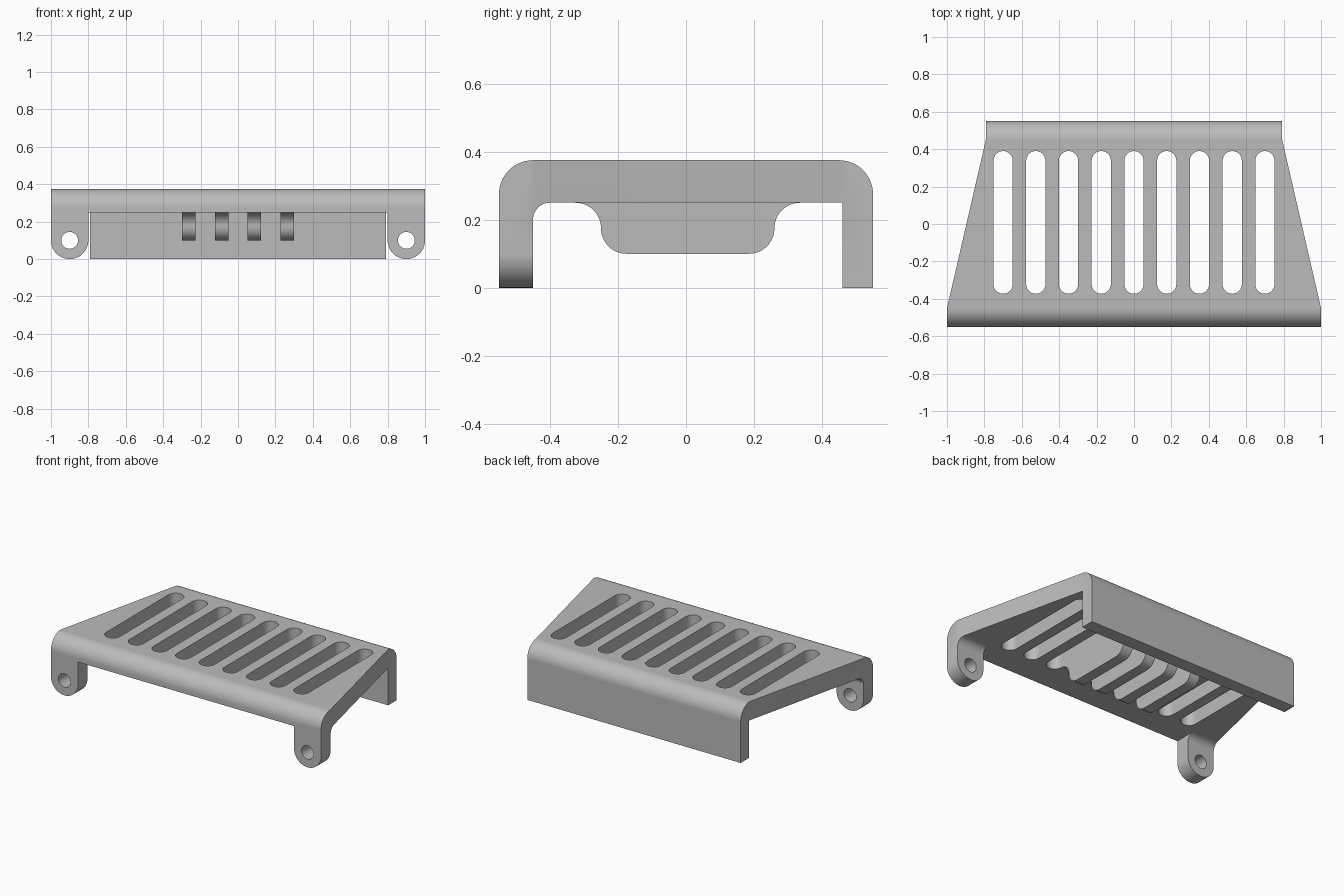
import bpy, bmesh, math

cube = bpy.data.objects.get("Cube")
if cube:
    bpy.data.objects.remove(cube, do_unlink=True)

grey = bpy.data.materials.new("mid grey")
grey.use_nodes = True
colour = (0.5, 0.5, 0.5, 1)
grey.diffuse_color = colour
grey.node_tree.nodes["Principled BSDF"].inputs["Base Color"].default_value = colour


def arc(cx, cy, r, start, end, steps=14):
    angles = [math.radians(start + (end - start) * i / steps) for i in range(steps + 1)]
    return [(cx + r * math.cos(a), cy + r * math.sin(a)) for a in angles]


def prism(name, outline, axis, low, high):
    """Extrude a closed 2D outline along the given axis."""
    place = {"x": lambda p, d: (d, p[0], p[1]),
             "y": lambda p, d: (p[0], d, p[1]),
             "z": lambda p, d: (p[0], p[1], d)}[axis]
    bm = bmesh.new()
    bottom = [bm.verts.new(place(p, low)) for p in outline]
    top = [bm.verts.new(place(p, high)) for p in outline]
    bm.faces.new(bottom)
    bm.faces.new(top)
    for i in range(len(outline)):
        j = (i + 1) % len(outline)
        bm.faces.new((bottom[i], bottom[j], top[j], top[i]))
    bmesh.ops.recalc_face_normals(bm, faces=bm.faces)
    mesh = bpy.data.meshes.new(name)
    bm.to_mesh(mesh)
    bm.free()
    mesh.materials.append(grey)
    obj = bpy.data.objects.new(name, mesh)
    bpy.context.collection.objects.link(obj)
    return obj


def combine(target, tool, operation):
    """Apply a boolean and discard the tool."""
    tool.hide_render = True
    bpy.context.view_layer.objects.active = target
    mod = target.modifiers.new(operation, "BOOLEAN")
    mod.operation, mod.object, mod.solver = operation, tool, "EXACT"
    bpy.ops.object.modifier_apply(modifier=mod.name)
    bpy.data.objects.remove(tool, do_unlink=True)


# Bent plate: side profile with rounded shoulders
side = ([(-0.55, 0)] + arc(-0.45, 0.275, 0.1, 180, 90) + arc(0.45, 0.275, 0.1, 90, 0)
        + [(0.55, 0), (0.46, 0), (0.46, 0.25)]
        + arc(-0.4, 0.2, 0.05, 90, 180) + [(-0.45, 0)])
bracket = prism("slotted_bracket", side, "x", -1.1, 1.1)

# Tapered plan
half = [(1, -0.6), (1, -0.45), (0.79, 0.46), (0.79, 0.6)]
plan = half + [(-x, y) for x, y in reversed(half)]
combine(bracket, prism("plan_shape", plan, "z", -0.2, 0.6), "INTERSECT")

# Front opening that leaves two round-ended lugs
right_edge = [(0.8, 0.25)] + arc(0.9, 0.1, 0.1, 180, 360, 28) + [(1.1, 0.1), (1.1, -0.1)]
opening = right_edge + [(-x, z) for x, z in reversed(right_edge)]
combine(bracket, prism("front_opening", opening, "y", -0.7, -0.38), "DIFFERENCE")

# Lug holes
for x in (-0.9, 0.9):
    hole = arc(x, 0.1, 0.045, 0, 360, 32)[:-1]
    combine(bracket, prism("lug_hole", hole, "y", -0.7, -0.3), "DIFFERENCE")

# Rib block under the plate, split into ribs by the slots
rib = ([(-0.325, 0.3)] + arc(-0.325, 0.175, 0.075, 90, 0)
       + arc(-0.175, 0.175, 0.075, 180, 270) + arc(0.185, 0.175, 0.075, 270, 360)
       + arc(0.335, 0.175, 0.075, 180, 90) + [(0.335, 0.3)])
combine(bracket, prism("rib_block", rib, "x", -0.3, 0.3), "UNION")

# Row of round-ended slots
for i in range(-4, 5):
    x, r = i * 0.175, 0.0515
    slot = arc(x, 0.39 - r, r, 0, 180) + arc(x, -0.373 + r, r, 180, 360)
    combine(bracket, prism("slot_cutter", slot, "z", 0.02, 0.6), "DIFFERENCE")

# Smooth bends with crisp edges
bpy.ops.object.select_all(action="DESELECT")
bracket.select_set(True)
bpy.context.view_layer.objects.active = bracket
bpy.ops.object.shade_smooth_by_angle(angle=math.radians(30))
weighted = bracket.modifiers.new("flat face shading", "WEIGHTED_NORMAL")
weighted.keep_sharp = True
